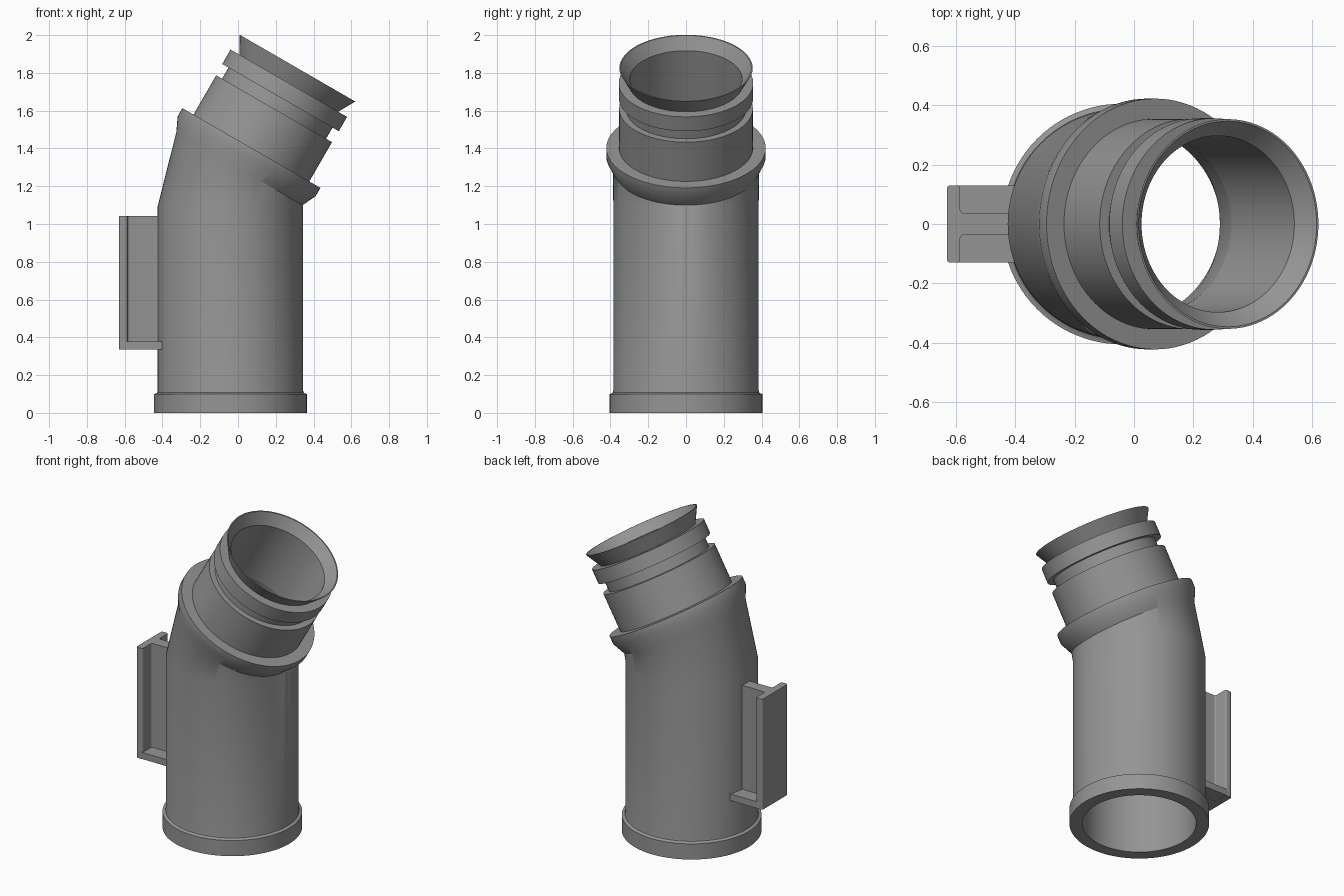
import bpy, bmesh, math
from mathutils import Vector

if "Cube" in bpy.data.objects:
    bpy.data.objects.remove(bpy.data.objects["Cube"])

SEG = 96
TILT = math.radians(30)
AXIS_X = -0.04                              # axis of the upright pipe
MOUTH = Vector((0.315, 0, 1.825))           # centre of the tilted mouth

grey = bpy.data.materials.new("mid grey")
grey.diffuse_color = (0.30, 0.30, 0.30, 1)
grey.use_nodes = True
grey.node_tree.nodes["Principled BSDF"].inputs["Base Color"].default_value = grey.diffuse_color


def low(z, r):
    """Level ring on the upright pipe."""
    return Vector((AXIS_X, 0, z)), 0.0, r


def high(t, r):
    """Tilted ring, t measured along the upper axis from the mouth."""
    return MOUTH + t * Vector((math.sin(TILT), 0, math.cos(TILT))), TILT, r


def finish(name, bm):
    bmesh.ops.recalc_face_normals(bm, faces=bm.faces)
    mesh = bpy.data.meshes.new(name)
    bm.to_mesh(mesh)
    bm.free()
    mesh.materials.append(grey)
    ob = bpy.data.objects.new(name, mesh)
    bpy.context.collection.objects.link(ob)
    bpy.ops.object.select_all(action='DESELECT')
    ob.select_set(True)
    bpy.context.view_layer.objects.active = ob
    bpy.ops.object.shade_smooth_by_angle(angle=math.radians(30))
    return ob


def loft(name, rings):
    """Skin a run of rings: up the outside, over the end, down the bore."""
    bm = bmesh.new()
    loops = []
    for c, tilt, r in rings:
        u = Vector((math.cos(tilt), 0, -math.sin(tilt)))
        v = Vector((0, 1, 0))
        angles = [2 * math.pi * i / SEG for i in range(SEG)]
        loops.append([bm.verts.new(c + r * (math.cos(a) * u + math.sin(a) * v))
                      for a in angles])
    for a, b in zip(loops, loops[1:]):
        for i in range(SEG):
            j = (i + 1) % SEG
            bm.faces.new((a[i], a[j], b[j], b[i]))
    return finish(name, bm)


# Upright pipe with foot ring, bend and socket collar
loft("elbow_pipe", [
    high(-0.488, 0.297), high(-0.615, 0.325), low(1.095, 0.33),   # bore
    low(0.0, 0.33), low(0.0, 0.405), low(0.10, 0.405),            # foot ring
    low(0.103, 0.393), low(0.108, 0.387), low(0.118, 0.385),      # fillet
    low(1.095, 0.385), high(-0.615, 0.386),                       # bend
    high(-0.538, 0.422), high(-0.488, 0.422), high(-0.488, 0.354)])

# Tilted spigot with groove, seal ring and flared lip
loft("flared_spigot", [
    high(-0.488, 0.354), high(-0.248, 0.354), high(-0.248, 0.318),
    high(-0.18, 0.318), high(-0.18, 0.356), high(-0.092, 0.356),
    high(-0.092, 0.302), high(0.0, 0.353), high(0.0, 0.346),
    high(-0.065, 0.297), high(-0.488, 0.297)])


def prism(name, outline, z0, z1, radius):
    """Extrude an outline upwards and round its vertical edges."""
    bm = bmesh.new()
    face = bm.faces.new([bm.verts.new((x, y, z0)) for x, y in outline])
    geom = bmesh.ops.extrude_face_region(bm, geom=[face])["geom"]
    for v in geom:
        if isinstance(v, bmesh.types.BMVert):
            v.co.z = z1
    upright = [e for e in bm.edges
               if abs(e.verts[0].co.z - e.verts[1].co.z) > 1e-4
               and min(v.co.x for v in e.verts) < -0.45]
    bmesh.ops.bevel(bm, geom=upright, offset=radius, segments=4,
                    affect='EDGES', profile=0.5)
    return finish(name, bm)


# Handle rail: flange and web as one T section, closed by a foot plate
half = [(-0.63, 0.13), (-0.585, 0.13), (-0.585, 0.037), (-0.385, 0.037)]
prism("handle_rail", half + [(x, -y) for x, y in reversed(half)],
      0.335, 1.042, 0.012)
prism("handle_foot_plate",
      [(-0.628, 0.13), (-0.39, 0.13), (-0.39, -0.13), (-0.628, -0.13)],
      0.336, 0.378, 0.012)
